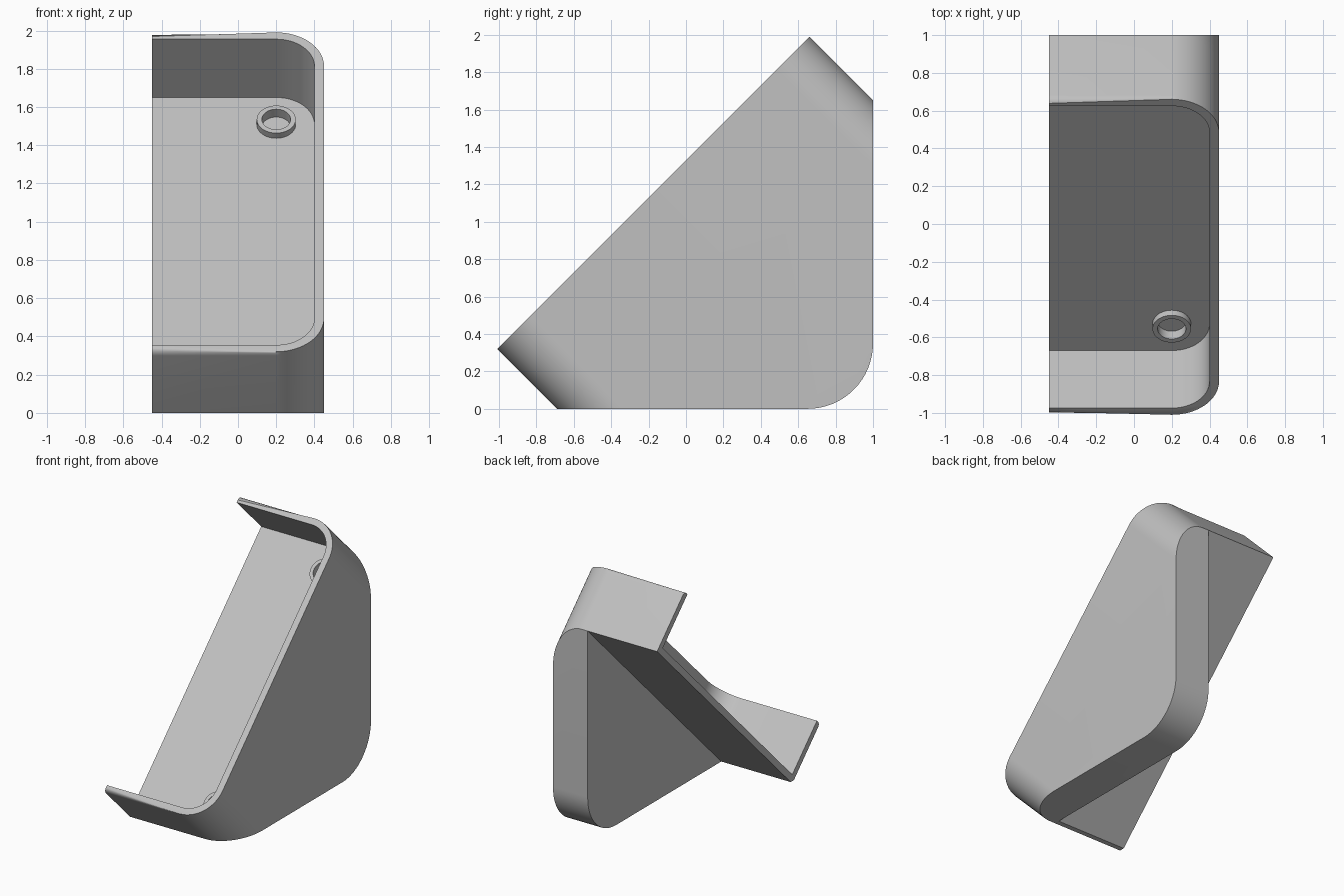
import bpy, bmesh, math
from mathutils import Matrix, Vector

if bpy.data.objects.get("Cube"):
    bpy.data.objects.remove(bpy.data.objects["Cube"])

# Sizes in the tilted frame: x across, u up the slope, w out of the slope
R = math.sqrt(0.5)
TILT = Matrix(((1, 0, 0, 0), (0, R, -R, 0), (0, R, R, 0), (0, 0, 0, 1)))
HALF_W, U0, U1 = 0.45, -0.69 * R, 2.65 * R
BACK, FRONT = 0.65 * R, 1.33 * R
WALL, CORNER = 0.05, 0.25
FLOOR = BACK + WALL
CX = HALF_W - CORNER

gray = bpy.data.materials.new("plain_gray")
gray.use_nodes = True
gray.diffuse_color = (0.53, 0.53, 0.53, 1)
gray.node_tree.nodes["Principled BSDF"].inputs["Base Color"].default_value = gray.diffuse_color


def arc(cx, cy, r, a0, a1, n=16):
    angles = [math.radians(a0 + (a1 - a0) * i / n) for i in range(n + 1)]
    return [(cx + r * math.cos(a), cy + r * math.sin(a)) for a in angles]


def outline(inset, left=-HALF_W):
    """Plan of the tray: square at the open left end, rounded on the right."""
    r = CORNER - inset
    return ([(left, U0 + inset)] + arc(CX, U0 + CORNER, r, -90, 0)
            + arc(CX, U1 - CORNER, r, 0, 90) + [(left, U1 - inset)])


def prism(points, a, b):
    """Closed prism from height a to b; also returns its top vertices."""
    bm = bmesh.new()
    low = [bm.verts.new((x, y, a)) for x, y in points]
    top = [bm.verts.new((x, y, b)) for x, y in points]
    n = len(points)
    bm.faces.new(low[::-1])
    bm.faces.new(top)
    for i in range(n):
        j = (i + 1) % n
        bm.faces.new((low[i], low[j], top[j], top[i]))
    return bm, top


def finish(bm, name, matrix=TILT):
    bm.transform(matrix)
    bmesh.ops.recalc_face_normals(bm, faces=bm.faces[:])
    mesh = bpy.data.meshes.new(name)
    bm.to_mesh(mesh)
    bm.free()
    mesh.materials.append(gray)
    ob = bpy.data.objects.new(name, mesh)
    bpy.context.collection.objects.link(ob)
    return ob


def activate(ob):
    bpy.ops.object.select_all(action='DESELECT')
    ob.select_set(True)
    bpy.context.view_layer.objects.active = ob


def boolean(ob, cutter, operation):
    mod = ob.modifiers.new("cut", 'BOOLEAN')
    mod.operation, mod.solver, mod.object = operation, 'EXACT', cutter
    activate(ob)
    bpy.ops.object.modifier_apply(modifier=mod.name)
    bpy.data.objects.remove(cutter)


# Wall: U-shaped rim with a rounded outer front edge, trimmed level at the ground
outer = outline(0)
bm, top = prism(outer + outline(WALL)[::-1], BACK, FRONT)
rim = [bm.edges.get((top[i], top[i + 1])) for i in range(len(outer) - 1)]
bmesh.ops.bevel(bm, geom=rim, offset=0.03, segments=5, profile=0.5, affect='EDGES')
bm.transform(TILT)
bmesh.ops.bisect_plane(bm, geom=bm.verts[:] + bm.edges[:] + bm.faces[:],
                       plane_co=(0, 0, 0), plane_no=(0, 0, 1), clear_inner=True)
bmesh.ops.holes_fill(bm, edges=[e for e in bm.edges if e.is_boundary])
parts = [finish(bm, "tray_wall", Matrix())]

# Floor plate, with a shallow round recess in each rounded corner
floor = finish(prism(outline(WALL), BACK, FLOOR)[0], "tray_floor")
parts.append(floor)
HOLE, BOSS, LIFT = 0.075, 0.102, 0.038
for name, u in (("lower", U0 + CORNER), ("upper", U1 - CORNER)):
    circle = arc(CX, u, HOLE, 0, 360, 40)[:-1]
    boolean(floor, finish(prism(circle, FLOOR - 0.02, FRONT)[0], "recess_cutter"), 'DIFFERENCE')

    # Raised ring around the recess
    bm = bmesh.new()
    loops = []
    for r, w in ((BOSS, FLOOR), (BOSS, FLOOR + LIFT), (HOLE, FLOOR + LIFT), (HOLE, FLOOR)):
        loops.append([bm.verts.new((x, y, w)) for x, y in arc(CX, u, r, 0, 360, 40)[:-1]])
    for k in range(4):
        a, b = loops[k], loops[(k + 1) % 4]
        for i in range(len(a)):
            j = (i + 1) % len(a)
            bm.faces.new((a[i], a[j], b[j], b[i]))
    parts.append(finish(bm, name + "_ring"))

# Support foot: wedge side profile limited to the rounded tray outline
INNER = 0.15
profile = [(-0.65, 0)] + arc(0.65, 0.35, 0.35, -90, 0) + [(1, 1.65)]
sideways = Matrix(((0, 0, 1, 0), (1, 0, 0, 0), (0, 1, 0, 0), (0, 0, 0, 1)))
foot = finish(prism(outline(0, INNER), -1, BACK)[0], "support_foot")
profile[0] = (-1.2, 0)
profile[-1:] = [(1, 2.2)]
wedge = finish(prism(profile, 0, 1)[0], "foot_cutter", sideways)
boolean(foot, wedge, 'INTERSECT')
parts.append(foot)

for ob in parts:
    activate(ob)
    bpy.ops.object.shade_smooth_by_angle(angle=math.radians(30))
